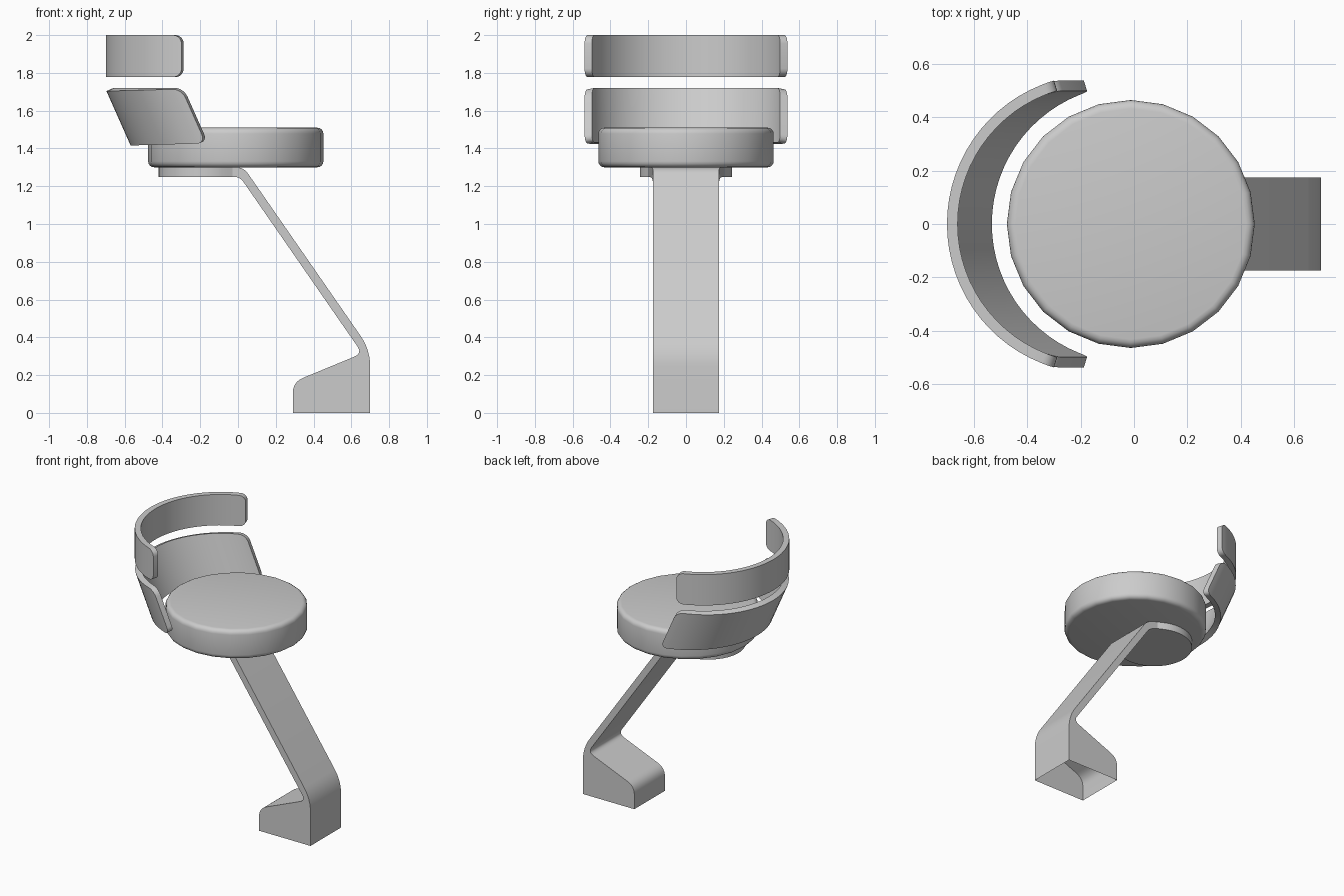
import bpy, bmesh, math
from mathutils import Vector

if "Cube" in bpy.data.objects:
    bpy.data.objects.remove(bpy.data.objects["Cube"])


def finish(name, bm, angle=35):
    bmesh.ops.recalc_face_normals(bm, faces=bm.faces)
    me = bpy.data.meshes.new(name)
    bm.to_mesh(me)
    bm.free()
    ob = bpy.data.objects.new(name, me)
    bpy.context.collection.objects.link(ob)
    bpy.ops.object.select_all(action='DESELECT')
    ob.select_set(True)
    bpy.context.view_layer.objects.active = ob
    bpy.ops.object.shade_smooth_by_angle(angle=math.radians(angle))
    return ob


def rounded(points, steps=6):
    """Outline from (x, z, trim); corners with trim > 0 are rounded."""
    out, n = [], len(points)
    for i, (x, z, d) in enumerate(points):
        p = Vector((x, z))
        if d == 0:
            out.append(p)
            continue
        a = p + (Vector(points[i - 1][:2]) - p).normalized() * d
        b = p + (Vector(points[(i + 1) % n][:2]) - p).normalized() * d
        for k in range(steps + 1):
            t = k / steps
            out.append(a * (1 - t) ** 2 + p * 2 * t * (1 - t) + b * t * t)
    return out


def prism(bm, side_a, side_b):
    """Closed solid between two matching loops."""
    va = [bm.verts.new(p) for p in side_a]
    vb = [bm.verts.new(p) for p in side_b]
    bm.faces.new(va)
    bm.faces.new(vb[::-1])
    for i in range(len(va)):
        j = (i + 1) % len(va)
        bm.faces.new((va[i], vb[i], vb[j], va[j]))


# Seat cushion: 24-sided disc with rounded rims
bm = bmesh.new()
bmesh.ops.create_cone(bm, cap_ends=True, segments=24, radius1=0.464,
                      radius2=0.464, depth=0.21)
bmesh.ops.translate(bm, vec=(-0.012, 0, 1.405), verts=bm.verts)
rims = [e for e in bm.edges if abs(e.verts[0].co.z - e.verts[1].co.z) < 1e-4]
bmesh.ops.bevel(bm, geom=rims, offset=0.032, segments=4, profile=0.5,
                affect='EDGES')
finish("seat", bm)

# Bent strap leg with wedge foot, flaring slightly where it meets the plate
profile = rounded([
    (0.29, 0, 0), (0.70, 0, 0), (0.70, 0.334, 0.09), (0.03, 1.30, 0.04),
    (-0.03, 1.30, 0), (-0.03, 1.25, 0), (0.01, 1.25, 0.035),
    (0.658, 0.315, 0.045), (0.29, 0.163, 0.06)])


def half_width(x):
    t = min(max((0.045 - x) / 0.075, 0), 1)
    return 0.174 + 0.028 * t * t


bm = bmesh.new()
prism(bm, [(p.x, -half_width(p.x), p.y) for p in profile],
      [(p.x, half_width(p.x), p.y) for p in profile])
bmesh.ops.recalc_face_normals(bm, faces=bm.faces)
# the foot is an open shell underneath
bottom = [f for f in bm.faces if all(v.co.z < 1e-4 for v in f.verts)]
bmesh.ops.delete(bm, geom=bottom, context='FACES_ONLY')
finish("leg", bm)

# Rounded mounting plate under the seat
half = [(-0.03, 0.202)]
half += [(-0.175 + 0.245 * math.cos(math.radians(a)),
          0.245 * math.sin(math.radians(a))) for a in range(60, 180, 8)]
outline = half + [(-0.42, 0)] + [(x, -y) for x, y in reversed(half)]
bm = bmesh.new()
prism(bm, [(x, y, 1.25) for x, y in outline], [(x, y, 1.30) for x, y in outline])
finish("mounting_plate", bm)


def back_band(name, z0, z1, lean):
    """Curved strip with rounded ends; lean moves the lower edge forward."""
    radius, cx, r, end = 0.52, -0.14, 0.045, math.radians(73.5)
    inner = end - r / radius
    cols = [(inner * k / 14, 0) for k in range(15)]
    for k in range(1, 7):
        q = math.pi / 2 * k / 6
        cols.append((inner + r / radius * math.sin(q), r * (1 - math.cos(q))))
    cols = [(-a, i) for a, i in reversed(cols[1:])] + cols
    bm = bmesh.new()
    rows = []
    for a, inset in cols:
        pair = []
        for z in (z0 + inset, z1 - inset):
            x = cx - radius * math.cos(a) + lean * (z1 - z) / (z1 - z0)
            pair.append(bm.verts.new((x, radius * math.sin(a), z)))
        rows.append(pair)
    for p, q in zip(rows, rows[1:]):
        bm.faces.new((p[0], p[1], q[1], q[0]))
    # thicken away from the sitter
    bm.normal_update()
    sign = 1 if bm.faces[:][0].normal.dot(bm.faces[:][0].calc_center_median()
                                          - Vector((cx, 0, z0))) > 0 else -1
    normals = {v: v.normal.copy() * sign for v in bm.verts}
    back = [[bm.verts.new(v.co + normals[v] * 0.04) for v in p] for p in rows]
    for p, q in zip(back, back[1:]):
        bm.faces.new((p[0], q[0], q[1], p[1]))
    loop = lambda g: [p[0] for p in g] + [p[1] for p in reversed(g)]
    la, lb = loop(rows), loop(back)
    for i in range(len(la)):
        j = (i + 1) % len(la)
        bm.faces.new((la[i], la[j], lb[j], lb[i]))
    finish(name, bm)


# Two backrest bands
back_band("upper_backrest", 1.778, 2.0, 0)
back_band("lower_backrest", 1.432, 1.72, 0.128)
